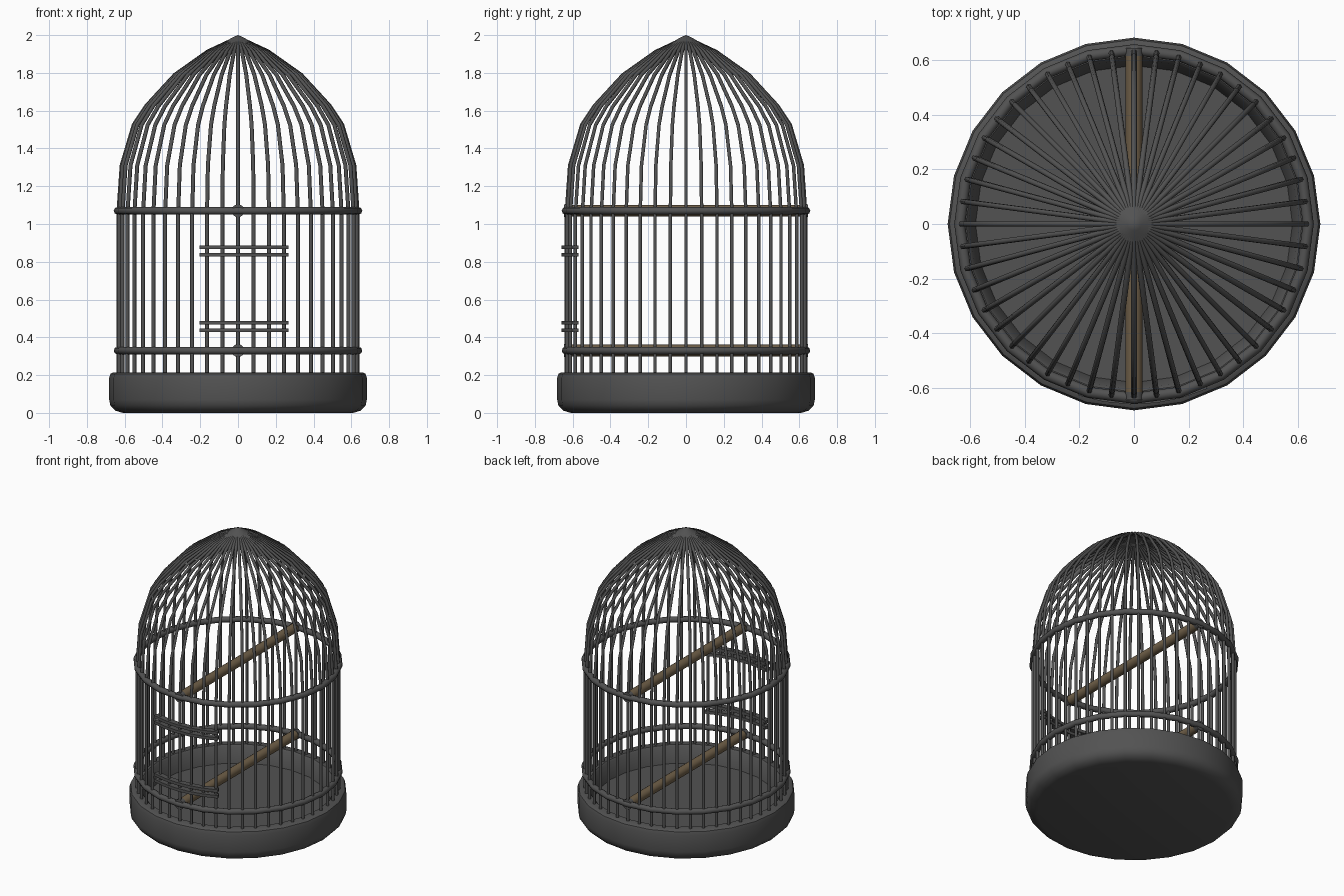
import bpy, bmesh
from math import pi, sin, cos, radians

cube = bpy.data.objects.get("Cube")
if cube:
    bpy.data.objects.remove(cube, do_unlink=True)


def material(name, colour):
    m = bpy.data.materials.new(name)
    m.use_nodes = True
    m.diffuse_color = (*colour, 1)
    m.node_tree.nodes["Principled BSDF"].inputs["Base Color"].default_value = (*colour, 1)
    return m


METAL = material("dark grey metal", (0.085, 0.085, 0.085))
WOOD = material("brown wood", (0.16, 0.115, 0.065))


def finish(ob, mat, angle=40):
    ob.data.materials.clear()
    ob.data.materials.append(mat)
    bpy.ops.object.select_all(action='DESELECT')
    ob.select_set(True)
    bpy.context.view_layer.objects.active = ob
    bpy.ops.object.shade_smooth_by_angle(angle=radians(angle))
    return ob


def lathe(name, profile, mat, steps=24, start=0.0, sweep=2 * pi, loop=False):
    """Turn an (r, z) profile about z; partial sweeps get end caps."""
    bm = bmesh.new()
    vs = [bm.verts.new((r * cos(start), r * sin(start), z)) for r, z in profile]
    pairs = list(zip(vs, vs[1:] + vs[:1])) if loop else list(zip(vs, vs[1:]))
    edges = [bm.edges.new(p) for p in pairs]
    full = sweep > 6.28
    bmesh.ops.spin(bm, geom=vs + edges, cent=(0, 0, 0), axis=(0, 0, 1),
                   angle=sweep, steps=steps, use_merge=full)
    bmesh.ops.remove_doubles(bm, verts=bm.verts, dist=1e-5)
    if not full:
        bmesh.ops.holes_fill(bm, edges=bm.edges)
    bmesh.ops.recalc_face_normals(bm, faces=bm.faces)
    me = bpy.data.meshes.new(name)
    bm.to_mesh(me)
    bm.free()
    ob = bpy.data.objects.new(name, me)
    bpy.context.collection.objects.link(ob)
    return finish(ob, mat)


def rod(name, y0, y1, z, radius, mat):
    bpy.ops.mesh.primitive_cylinder_add(vertices=16, radius=radius, depth=y1 - y0,
                                        location=(0, (y0 + y1) / 2, z),
                                        rotation=(pi / 2, 0, 0))
    ob = bpy.context.object
    ob.name = name
    return finish(ob, mat)


# Tray with rounded edges and a recessed floor
lathe("base_tray", [(0, 0), (0.61, 0), (0.65, 0.012), (0.676, 0.04), (0.682, 0.07),
                    (0.682, 0.185), (0.675, 0.207), (0.66, 0.215), (0.615, 0.215),
                    (0.605, 0.205), (0.58, 0.1), (0, 0.1)], METAL)

# Wire bars that rise straight and bend in to the peak
BARS = 48
BAR_PATH = [(0.634, 0.1 + 0.08), (0.634, 1.05), (0.616, 1.31), (0.552, 1.525),
            (0.486, 1.625), (0.334, 1.79), (0.16, 1.913), (0.01, 1.983)]
curve = bpy.data.curves.new("cage_bars", 'CURVE')
curve.dimensions = '3D'
curve.bevel_depth = 0.0105
curve.bevel_resolution = 1
curve.use_fill_caps = True
for i in range(BARS):
    a = 2 * pi * i / BARS
    spline = curve.splines.new('POLY')
    spline.points.add(len(BAR_PATH) - 1)
    for point, (r, z) in zip(spline.points, BAR_PATH):
        point.co = (r * cos(a), r * sin(a), z, 1)
bars = bpy.data.objects.new("cage_bars", curve)
bpy.context.collection.objects.link(bars)
bpy.ops.object.select_all(action='DESELECT')
bars.select_set(True)
bpy.context.view_layer.objects.active = bars
bpy.ops.object.convert(target='MESH')
finish(bpy.context.object, METAL, 65)

# Small cap where the bars meet
lathe("peak_cap", [(0, 2.0), (0.025, 1.99), (0.065, 1.967), (0.06, 1.955), (0, 1.955)], METAL)

# Hoops, each with a perch running front to back
for label, z in (("lower", 0.33), ("upper", 1.07)):
    bpy.ops.mesh.primitive_torus_add(major_segments=24, minor_segments=8,
                                     major_radius=0.638, minor_radius=0.02,
                                     location=(0, 0, z))
    hoop = bpy.context.object
    hoop.name = label + "_hoop"
    finish(hoop, METAL, 60)
    rod(label + "_perch", -0.62, 0.62, z, 0.031, WOOD)
    for side, y in (("front", -0.63), ("back", 0.63)):
        rod(f"{label}_perch_{side}_cap", y - 0.015, y + 0.015, z, 0.034, METAL)

# Paired curved door bands on the front
for z in (0.437, 0.477, 0.837, 0.877):
    low, high = z - 0.01, z + 0.01
    lathe("door_band", [(0.622, low), (0.66, low), (0.66, high), (0.622, high)], METAL,
          steps=5, start=radians(-108), sweep=radians(132 - 90), loop=True)
